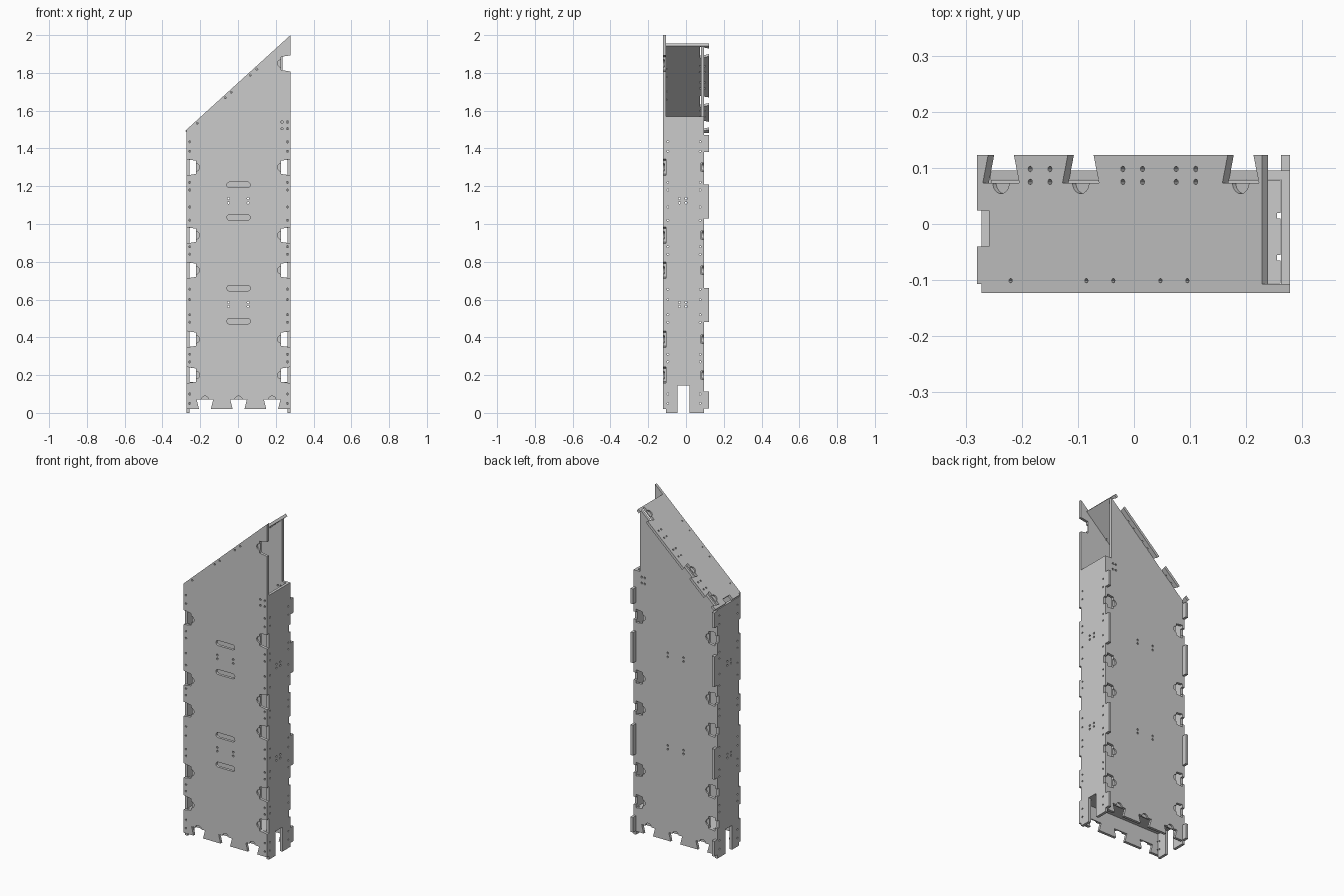
import bpy, bmesh, math
from mathutils import Matrix, Vector

if "Cube" in bpy.data.objects:
    bpy.data.objects.remove(bpy.data.objects["Cube"])

T = 0.016                                  # sheet thickness
LX, RX = -0.272, 0.278                     # outer faces of the side panels
SLOPE = 0.5 / (RX - LX)
ANG = math.atan(SLOPE)
C, S = math.cos(ANG), math.sin(ANG)


def line_z(x):
    return 2.0 + (x - RX) * SLOPE


def outline(edges):
    """Counter-clockwise corners, each with (s, outer half, inner half, depth) notches."""
    pts, moons = [], []
    for i, (p, notches) in enumerate(edges):
        p, q = Vector(p), Vector(edges[(i + 1) % len(edges)][0])
        d = (q - p).normalized()
        n = Vector((-d.y, d.x))
        pts.append(p)
        for s, ho, hi, dep in sorted(notches):
            m = p + d * s
            pts += [m - d * ho, m - d * hi + n * dep, m + d * hi + n * dep, m + d * ho]
            if dep > 0.04:
                moons.append(m + n * (dep - 0.001))
    return pts, moons


def circle(u, v, r=0.006, n=8):
    return [Vector((u + r * math.cos(2 * math.pi * k / n), v + r * math.sin(2 * math.pi * k / n)))
            for k in range(n)]


def handle(u, v, half=0.062, r=0.015):
    a = [math.pi * k / 8 - math.pi / 2 for k in range(9)]
    right = [Vector((u + half - r + r * math.cos(t), v + r * math.sin(t))) for t in a]
    left = [Vector((u - half + r - r * math.cos(t), v - r * math.sin(t))) for t in a]
    return right + left


def frame(o, u, v, w):
    m = Matrix((u, v, w)).transposed().to_4x4()
    m.translation = o
    return m


def panel(name, edges, holes, mat, moon_side=None):
    pts, moons = outline(edges)
    cu = bpy.data.curves.new(name, 'CURVE')
    cu.dimensions, cu.fill_mode, cu.extrude = '2D', 'BOTH', T / 2
    for loop in [pts] + holes:
        sp = cu.splines.new('POLY')
        sp.points.add(len(loop) - 1)
        for pt, co in zip(sp.points, loop):
            pt.co = (co[0], co[1], 0, 1)
        sp.use_cyclic_u = True
    tmp = bpy.data.objects.new(name + "_curve", cu)
    bpy.context.collection.objects.link(tmp)
    dg = bpy.context.evaluated_depsgraph_get()
    me = bpy.data.meshes.new_from_object(tmp.evaluated_get(dg))
    bpy.data.objects.remove(tmp)
    bm = bmesh.new()
    bm.from_mesh(me)
    bmesh.ops.remove_doubles(bm, verts=bm.verts, dist=1e-5)
    bmesh.ops.translate(bm, verts=bm.verts, vec=(0, 0, T / 2))
    bmesh.ops.recalc_face_normals(bm, faces=bm.faces)
    for f in bm.faces:
        f.smooth = False
    bm.to_mesh(me)
    bm.free()
    ob = bpy.data.objects.new(name, me)
    bpy.context.collection.objects.link(ob)
    ob.matrix_world = mat
    if moon_side is not None and moons:
        # shallow half-round pockets beside each dovetail
        bm = bmesh.new()
        for m in moons:
            bmesh.ops.create_cone(bm, cap_ends=True, segments=18, radius1=0.02, radius2=0.02,
                                  depth=0.018, matrix=Matrix.Translation((m.x, m.y, moon_side)))
        cm = bpy.data.meshes.new(name + "_pockets")
        bm.to_mesh(cm)
        bm.free()
        cut = bpy.data.objects.new(name + "_pockets", cm)
        bpy.context.collection.objects.link(cut)
        cut.matrix_world = mat
        mod = ob.modifiers.new("pockets", 'BOOLEAN')
        mod.operation, mod.solver, mod.object = 'DIFFERENCE', 'EXACT', cut
        dg = bpy.context.evaluated_depsgraph_get()
        ob_mesh = bpy.data.meshes.new_from_object(ob.evaluated_get(dg))
        ob.modifiers.clear()
        ob.data = ob_mesh
        bpy.data.objects.remove(cut)
    return ob


X, Y, Z = Vector((1, 0, 0)), Vector((0, 1, 0)), Vector((0, 0, 1))
JOINTS = [0.2, 0.39, 0.755, 0.94, 1.3]
FEET = [-0.175, 0.003, 0.181]
EDGE_Z = [0.05, 0.1, 0.27, 0.31, 0.48, 0.52, 0.6, 0.655, 0.84, 0.88, 1.02, 1.09, 1.18, 1.22, 1.385, 1.435]
BOLTS = [(x, z) for x in (-0.05, 0.054) for z in (0.563, 0.585, 1.112, 1.135)]


def side_cut(s):
    return (s, 0.043, 0.035, 0.05)


def dovetail(s):
    return (s, 0.031, 0.044, 0.05)


# front panel
z0 = 0.02
holes = [handle(0.003, z) for z in (0.485, 0.66, 1.035, 1.207)]
holes += [circle(x, z) for x, z in BOLTS]
holes += [circle(x, z, 0.0055) for x in (LX + 0.016, RX - 0.016) for z in EDGE_Z]
holes += [circle(x, z) for x in (0.233, 0.262) for z in (1.505, 1.54)]
holes += [circle(x, line_z(x) - 0.018, 0.005) for x in (-0.215, -0.067, -0.035, 0.065, 0.1)]
panel("front_panel", [
    ((LX, z0), [dovetail(x - LX) for x in FEET]),
    ((RX, z0), [side_cut(z - z0) for z in JOINTS + [1.85]]),
    ((RX, 2.0), []),
    ((LX, line_z(LX)), [side_cut(line_z(LX) - z) for z in JOINTS]),
], holes, frame((0, -0.107, 0), X, Z, -Y), T)

# back panel, stepped in at the upper right opening
bl, br, bt = LX + T, RX - T, 0.235
top = line_z(bl) - T / C
holes = [circle(x, z) for x, z in BOLTS]
holes += [circle(x, z) for x in (0.205, 0.225) for z in (1.505, 1.54)]


def inner_cut(s):
    return (s, 0.04, 0.035, 0.05 - T + 0.007)


panel("back_panel", [
    ((bl, z0), [dovetail(x - bl) for x in FEET]),
    ((br, z0), [inner_cut(z - z0) for z in JOINTS]),
    ((br, 1.57), []),
    ((bt, 1.57), []),
    ((bt, line_z(bt) - T / C), []),
    ((bl, top), [inner_cut(top - z) for z in JOINTS]),
], holes, frame((0, 0.095, 0), X, Z, -Y), 0.0)

# side panels with base slot and rear tabs
TABS = [(0.068, 0.045), (0.57, 0.09), (1.12, 0.09), (1.425, 0.045)]
yf, yb = -0.107, 0.095
for name, x, h in (("right_panel", RX - T, 1.57), ("left_panel", LX, 1.478)):
    holes = [circle(y, z) for y in (-0.035, 0.0) for z in (0.563, 0.585, 1.112, 1.135)]
    holes += [circle(y, z, 0.005) for y in (-0.096, 0.075) for z in EDGE_Z]
    panel(name, [
        ((yf, 0), [(-0.013 - yf, 0.032, 0.032, 0.145)]),
        ((yb, 0), [(z, w, w, -0.028) for z, w in TABS] + [(z, 0.022, 0.022, 0.015) for z in JOINTS]),
        ((yb, h), []),
        ((yf, h), []),
    ], holes, frame((x, 0, 0), Y, Z, X))

# sloped lid
U, N = Vector((C, 0, S)), Vector((-S, 0, C))
L = (0.228 + 0.28) / C


def lid_u(x):
    return (x + 0.28) / C


holes = [circle(lid_u(x), y, 0.005) for x in (-0.185, -0.15, -0.02, 0.015, 0.075, 0.11) for y in (0.075, 0.098)]
holes += [circle(lid_u(x), -0.101, 0.004) for x in (-0.22, -0.085, -0.037, 0.047, 0.095)]
panel("sloped_lid", [
    ((0, -0.107), []),
    ((L, -0.107), []),
    ((L, 0.123), [dovetail(L - lid_u(x)) for x in (-0.237, -0.095, 0.19)]),
    ((0, 0.123), [(0.131, 0.032, 0.032, 0.029)]),
], holes, frame(Vector((-0.28, 0, line_z(-0.28))) - N * T, U, Y, N), T)

# inner floor just above the base slots
panel("floor_panel", [
    ((bl + 0.001, -0.106), []),
    ((br - 0.001, -0.106), [(0.093 - 0.047, 0.005, 0.005, 0.006), (0.121, 0.005, 0.005, 0.006)]),
    ((br - 0.001, 0.078), []),
    ((bl + 0.001, 0.078), []),
], [], frame((0, 0, 0.147), X, Y, Z))
